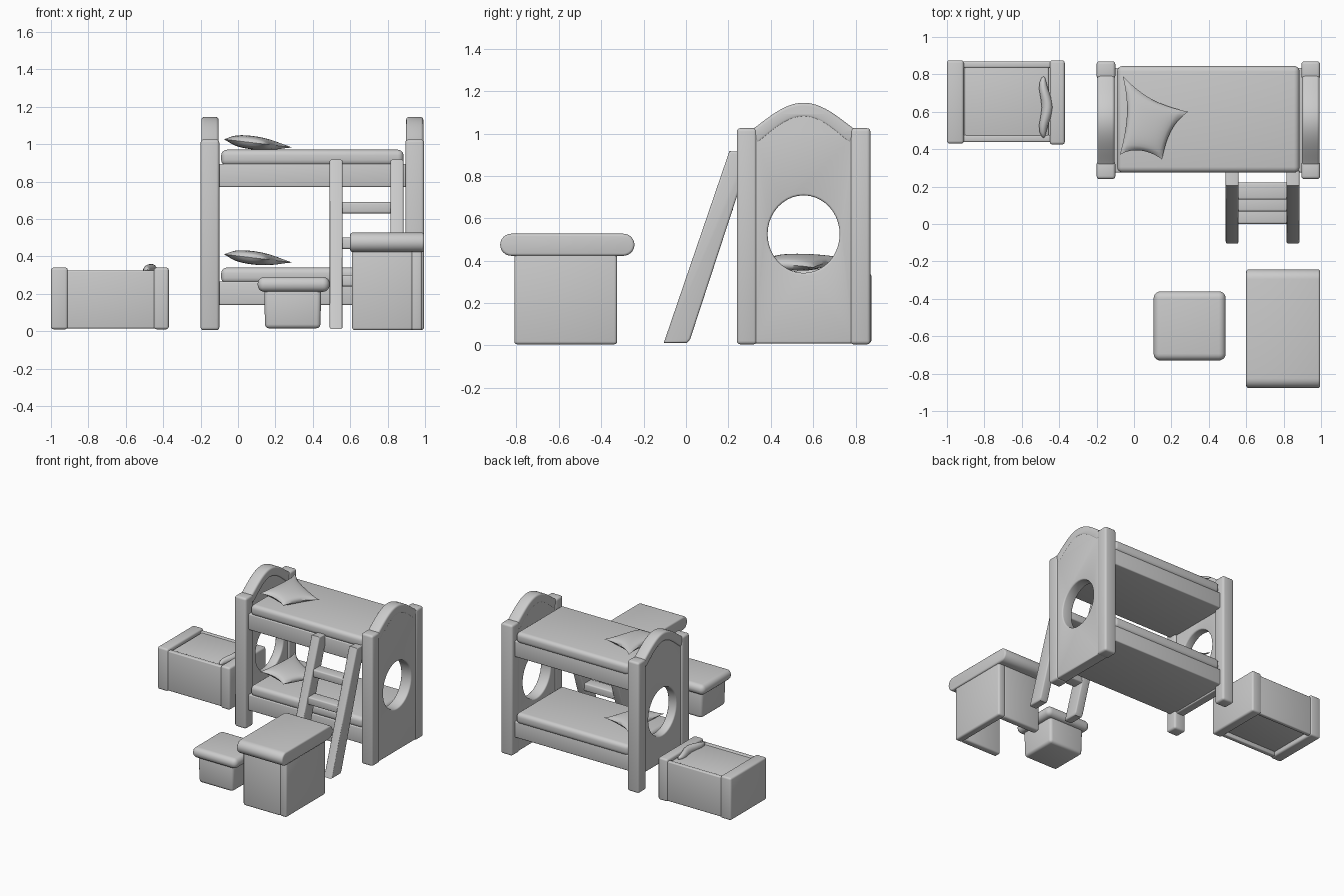
import bpy, bmesh, math
from mathutils import Vector

if "Cube" in bpy.data.objects:
    bpy.data.objects.remove(bpy.data.objects["Cube"])


def finish(name, mesh, angle=40):
    mesh.shade_smooth()
    mesh.set_sharp_from_angle(angle=math.radians(angle))
    ob = bpy.data.objects.new(name, mesh)
    bpy.context.collection.objects.link(ob)
    return ob


def box(name, lo, hi, bevel=0.015, seg=3, taper=1.0):
    """Rounded box between two corners; taper scales the bottom."""
    lo, hi = Vector(lo), Vector(hi)
    mid, size = (lo + hi) / 2, hi - lo
    bm = bmesh.new()
    bmesh.ops.create_cube(bm, size=1)
    for v in bm.verts:
        k = taper if v.co.z < 0 else 1
        v.co = mid + Vector((v.co.x * size.x * k, v.co.y * size.y * k, v.co.z * size.z))
    bmesh.ops.bevel(bm, geom=bm.edges[:], offset=bevel, segments=seg, profile=0.5, affect='EDGES')
    me = bpy.data.meshes.new(name)
    bm.to_mesh(me)
    bm.free()
    return finish(name, me)


def slab(name, outlines, x0, x1, bevel=0.01):
    """Extrude y-z outlines (the first is the border, others are holes) from x0 to x1."""
    cu = bpy.data.curves.new(name + "_profile", 'CURVE')
    cu.dimensions, cu.fill_mode = '2D', 'BOTH'
    cu.extrude, cu.bevel_depth = (x1 - x0) / 2 - bevel, bevel
    cu.offset, cu.bevel_resolution = -bevel, 2
    for pts in outlines:
        sp = cu.splines.new('POLY')
        sp.points.add(len(pts) - 1)
        for p, (y, z) in zip(sp.points, pts):
            p.co = (y, z, 0, 1)
        sp.use_cyclic_u = True
    tmp = bpy.data.objects.new(name + "_profile", cu)
    bpy.context.collection.objects.link(tmp)
    dg = bpy.context.evaluated_depsgraph_get()
    me = bpy.data.meshes.new_from_object(tmp.evaluated_get(dg))
    bpy.data.objects.remove(tmp)
    for v in me.vertices:
        y, z, x = v.co
        v.co = (x + (x0 + x1) / 2, y, z)
    bm = bmesh.new()
    bm.from_mesh(me)
    bmesh.ops.remove_doubles(bm, verts=bm.verts[:], dist=1e-5)
    bmesh.ops.recalc_face_normals(bm, faces=bm.faces[:])
    bm.to_mesh(me)
    bm.free()
    return finish(name, me)


def pillow(name, dz):
    """Four-cornered cushion with pinched sides, leaning on the mattress."""
    a, b, c, d = [Vector(p) for p in ((-.075, .37), (.15, .345), (.29, .60), (-.06, .79))]
    bm = bmesh.new()
    for side in (1, -1):
        grid = bmesh.ops.create_grid(bm, x_segments=16, y_segments=16, size=1)['verts']
        for vert in grid:
            u, v = vert.co.x, vert.co.y
            h = max(0, (1 - u * u) * (1 - v * v)) ** 0.5
            s = (u * (1 - .2 * u * u * (1 - v * v)) + 1) / 2
            t = (v * (1 - .2 * v * v * (1 - u * u)) + 1) / 2
            p = (a * (1 - s) + b * s) * (1 - t) + (d * (1 - s) + c * s) * t
            vert.co = (p.x, p.y, 1.005 - .12 * (p.x - .1) + side * h * .036 + dz)
    bmesh.ops.remove_doubles(bm, verts=bm.verts[:], dist=1e-5)
    bmesh.ops.recalc_face_normals(bm, faces=bm.faces[:])
    me = bpy.data.meshes.new(name)
    bm.to_mesh(me)
    bm.free()
    return finish(name, me, 60)


# Bed ends: posts, arched panel with round window, arch trim
CY = .555


def arch(half, base, rise, n=24):
    ts = [-1 + 2 * i / n for i in range(n + 1)]
    return [(CY + half * t, base + rise * max(0, math.cos(math.pi * t / 2)) ** 1.1) for t in ts]


window = [(CY + .17 * math.cos(i * math.tau / 40), .525 + .183 * math.sin(i * math.tau / 40)) for i in range(40)]
for side, x0, floor, thin in (("left", -.2, .13, .015), ("right", .895, .01, .006)):
    x1 = x0 + .1
    for tag, y0 in (("front", .24), ("back", .775)):
        box(f"{side}_{tag}_post", (x0, y0, .005), (x1, y0 + .095, 1.025), .016)
    panel = arch(.245, .99, .13) + [(.80, floor), (.31, floor)]
    slab(f"{side}_end_panel", [panel, window], x0 + thin, x1 - thin)
    trim = arch(.25, 1.015, .13) + arch(.22, .95, .125)[::-1]
    slab(f"{side}_arch_trim", [trim], x0 + .004, x1 - .004, .014)

# Two bunks: frame, mattress, pillow
for tag, z, top in (("lower", .14, .34), ("upper", .77, .97)):
    box(f"{tag}_bunk_frame", (-.13, .275, z), (.92, .835, z + .125), .008)
    box(f"{tag}_mattress", (-.09, .275, z + .115), (.885, .845, top), .03, 4)
pillow("upper_pillow", 0)
pillow("lower_pillow", -.615)

# Leaning ladder
rail = [(-.105, .012), (.005, .012), (.02, .03), (.295, .87), (.285, .91), (.205, .917)]
for tag, x in (("left", .49), ("right", .815)):
    slab(f"ladder_{tag}_rail", [rail], x, x + .07, .01)
for i, z in enumerate((.27, .47, .66)):
    y = -.045 + .335 * z
    box(f"ladder_rung_{i + 1}", (.54, y - .045, z - .03), (.84, y + .045, z + .03), .01)

# Desk, open towards the stool
r = .052
desk_top = [(cy + r * math.cos(a), .475 + r * math.sin(a))
            for cy, start in ((-.295, -90), (-.825, 90))
            for a in (math.radians(start + 15 * i) for i in range(13))]
slab("desk_top", [desk_top], .60, .995, .012)
box("desk_back_panel", (.925, -.81, .005), (.985, -.325, .44), .014)
box("desk_front_side", (.61, -.81, .005), (.935, -.755, .44), .014)
box("desk_rear_side", (.61, -.38, .005), (.935, -.325, .44), .014)

# Stool
box("stool_seat", (.105, -.73, .21), (.49, -.36, .29), .037, 5)
box("stool_base", (.14, -.70, .015), (.445, -.395, .23), .022, 3, .97)

# Toy chest: raised ends, walls, floor, lid and crumpled fold at the hinge
box("chest_left_end", (-1, .43, .01), (-.91, .875, .34), .014)
box("chest_right_end", (-.45, .425, .01), (-.37, .875, .34), .014)
box("chest_front_wall", (-.93, .438, .015), (-.43, .475, .325), .008)
box("chest_back_wall", (-.93, .835, .015), (-.43, .868, .325), .008)
box("chest_floor", (-.93, .46, .045), (-.43, .85, .08), .004)
box("chest_lid", (-.905, .465, .28), (-.455, .855, .32), .01)
bm = bmesh.new()
bmesh.ops.create_uvsphere(bm, u_segments=20, v_segments=12, radius=1)
for v in bm.verts:
    bend = .012 * math.cos(v.co.y * 4)
    v.co = (-.475 + bend + v.co.x * .03, .625 + v.co.y * .165, .325 + v.co.z * .035)
fold = bpy.data.meshes.new("chest_lid_fold")
bm.to_mesh(fold)
bm.free()
finish("chest_lid_fold", fold, 60)
